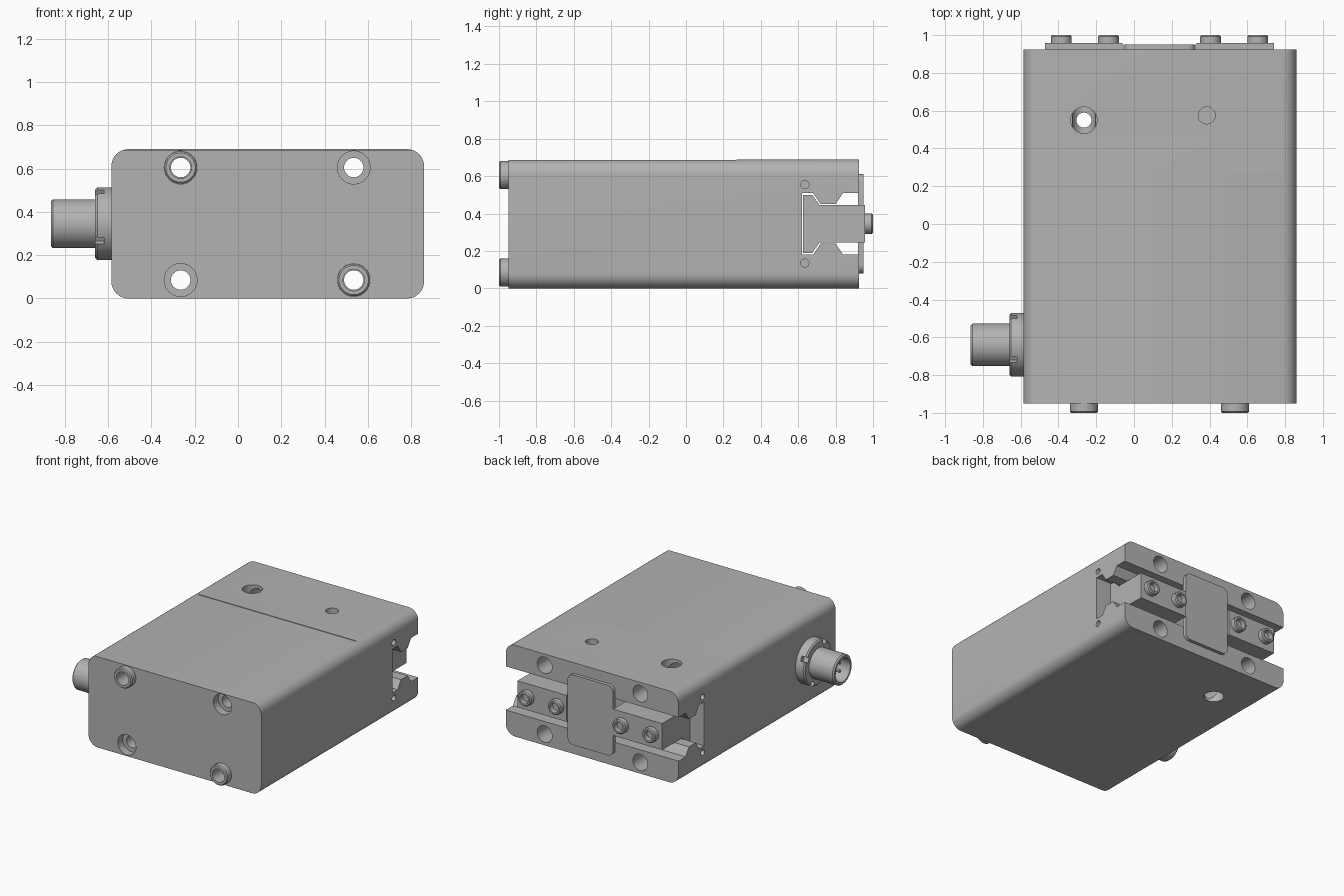
import bpy, bmesh, math
from mathutils import Vector, Matrix

cube = bpy.data.objects.get("Cube")
if cube:
    bpy.data.objects.remove(cube, do_unlink=True)

grey = bpy.data.materials.new("plain_grey")
grey.use_nodes = True
grey.diffuse_color = (0.45, 0.45, 0.45, 1)
grey.node_tree.nodes["Principled BSDF"].inputs["Base Color"].default_value = (0.45, 0.45, 0.45, 1)

MID = 0.345             # mid height of slot and connector
REAR, FRONT = 0.925, -0.95
HOLE_X = (-0.265, 0.535)
HOLE_Z = (0.085, 0.605)


def finish(name, bm):
    bmesh.ops.recalc_face_normals(bm, faces=bm.faces)
    mesh = bpy.data.meshes.new(name)
    bm.to_mesh(mesh)
    bm.free()
    mesh.materials.append(grey)
    obj = bpy.data.objects.new(name, mesh)
    bpy.context.collection.objects.link(obj)
    return obj


def prism(name, points, axis, lo, hi):
    """Extrude a 2D outline along x (outline in y, z) or y (outline in x, z)."""
    bm = bmesh.new()
    place = (lambda a, b: (lo, a, b)) if axis == "x" else (lambda a, b: (a, lo, b))
    face = bm.faces.new([bm.verts.new(place(a, b)) for a, b in points])
    ext = bmesh.ops.extrude_face_region(bm, geom=[face])
    move = Vector((hi - lo, 0, 0)) if axis == "x" else Vector((0, hi - lo, 0))
    bmesh.ops.translate(bm, vec=move, verts=[v for v in ext["geom"] if isinstance(v, bmesh.types.BMVert)])
    return finish(name, bm)


def lathe(name, profile, origin, direction, closed=False, steps=40):
    """Revolve (radius, height) points around an axis."""
    bm = bmesh.new()
    verts = [bm.verts.new((r, 0, h)) for r, h in profile]
    pairs = list(zip(verts, verts[1:])) + ([(verts[-1], verts[0])] if closed else [])
    edges = [bm.edges.new(p) for p in pairs]
    bmesh.ops.spin(bm, geom=verts + edges, cent=(0, 0, 0), axis=(0, 0, 1),
                   angle=math.tau, steps=steps)
    bmesh.ops.remove_doubles(bm, verts=bm.verts, dist=1e-5)
    turn = Vector(direction).to_track_quat("Z", "Y").to_matrix().to_4x4()
    bm.transform(Matrix.Translation(origin) @ turn)
    return finish(name, bm)


def cylinder(name, r, h, origin, direction, steps=32):
    return lathe(name, [(0, 0), (r, 0), (r, h), (0, h)], origin, direction, steps=steps)


def box(x0, x1, y0, y1, z0, z1):
    return prism("cutter", [(x0, z0), (x1, z0), (x1, z1), (x0, z1)], "y", y0, y1)


def rounded(x0, x1, z0, z1, r, n=8):
    out = []
    corners = [(x1 - r, z1 - r), (x0 + r, z1 - r), (x0 + r, z0 + r), (x1 - r, z0 + r)]
    for q, (cx, cz) in enumerate(corners):
        for i in range(n + 1):
            a = (q + i / n) * math.pi / 2
            out.append((cx + r * math.cos(a), cz + r * math.sin(a)))
    return out


def mirrored(upper):
    return upper + [(y, 2 * MID - z) for y, z in reversed(upper)]


def cut(obj, cutter):
    mod = obj.modifiers.new("cut", "BOOLEAN")
    mod.operation, mod.solver, mod.object = "DIFFERENCE", "EXACT", cutter
    bpy.context.view_layer.objects.active = obj
    bpy.ops.object.modifier_apply(modifier=mod.name)
    bpy.data.objects.remove(cutter, do_unlink=True)


# Housing with a shallow step on its top
body = prism("housing", rounded(-0.585, 0.86, 0, 0.69, 0.078), "y", FRONT, REAR)
cut(body, box(-0.9, 0.9, -1.1, 0.27, 0.686, 0.8))

# Dovetail slot across the rear
cut(body, prism("cutter", mirrored([(0.62, 0.51), (0.68, 0.51), (0.72, 0.45), (0.80, 0.45),
                                    (0.84, 0.51), (1.1, 0.51)]), "x", -0.9, 1.0))

# Lengthwise bolt holes, counterbored at both ends
for x in HOLE_X:
    for z in HOLE_Z:
        cut(body, lathe("cutter", [(0, -0.1), (0.076, -0.1), (0.076, 0.06), (0.045, 0.06),
                                   (0.045, 1.3), (0.062, 1.3), (0.062, 2), (0, 2)],
                        (x, FRONT, z), (0, 1, 0)))

# Vertical bolt holes, counterbored top and bottom
for x in HOLE_X:
    cut(body, lathe("cutter", [(0, -0.1), (0.07, -0.1), (0.07, 0.09), (0.04, 0.09), (0.04, 0.6),
                               (0.07, 0.6), (0.07, 0.8), (0, 0.8)], (x, 0.55, 0), (0, 0, 1)))

# Blind dowel holes on top and bottom, pin holes beside the slot
for z in (-0.05, 0.64):
    cut(body, cylinder("cutter", 0.045, 0.1, (0.385, 0.575, z), (0, 0, 1)))
for x in (-0.635, 0.81):
    for z in (0.135, 0.555):
        cut(body, cylinder("cutter", 0.022, 0.1, (x, 0.635, z), (1, 0, 0), 20))

# Centring sleeves on two opposite front holes
for x, z, side in ((HOLE_X[0], HOLE_Z[1], "upper"), (HOLE_X[1], HOLE_Z[0], "lower")):
    lathe(side + "_centring_sleeve", [(0.05, 0), (0.068, 0), (0.075, 0.007), (0.075, 0.109), (0.05, 0.109)],
          (x, -1, z), (0, 1, 0), closed=True)

# Clamp bars in the slot, each with two socket screws
bar_outline = mirrored([(0.625, 0.50), (0.675, 0.50), (0.715, 0.445), (0.957, 0.445)])
for side, x0, x1, screws in (("right", -0.47, -0.06, (-0.385, -0.135)),
                             ("left", 0.33, 0.74, (0.405, 0.655))):
    prism(side + "_clamp_bar", bar_outline, "x", x0, x1)
    for x in screws:
        lathe(side + "_bar_screw", [(0, 0), (0.055, 0), (0.055, 0.06), (0.048, 0.067),
                                    (0.036, 0.067), (0.036, 0.03), (0, 0.03)],
              (x, 0.933, MID), (0, 1, 0))

# Cover plate over the middle of the slot
prism("rear_cover_plate", rounded(-0.055, 0.325, 0.08, 0.61, 0.045), "y", REAR - 0.005, 0.95)

# Round connector: notched flange, hollow barrel, pins
centre = Vector((-0.58, -0.64, MID))
out = (-1, 0, 0)
flange = lathe("connector_flange", [(0, 0), (0.168, 0), (0.168, 0.07), (0.158, 0.08), (0, 0.08)],
               centre, out, steps=64)
for k in range(4):
    a = math.radians(118 + 90 * k)
    notch = box(-0.04, 0.04, -0.018, 0.018, 0.135, 0.2)
    notch.data.transform(Matrix.Translation(centre + Vector((-0.08, 0, 0)))
                         @ Matrix.Rotation(a - math.pi / 2, 4, "X"))
    cut(flange, notch)
lathe("connector_barrel", [(0, 0.07), (0.113, 0.07), (0.113, 0.275), (0.103, 0.285),
                           (0.088, 0.285), (0.088, 0.15), (0, 0.15)], centre, out)
for k in range(4):
    a = math.radians(45 + 90 * k)
    spot = centre + Vector((-0.14, 0.045 * math.cos(a), 0.045 * math.sin(a)))
    cylinder("connector_pin", 0.012, 0.1, spot, out, 12)

# Smooth round walls, keep edges sharp
bpy.ops.object.select_all(action="DESELECT")
for obj in bpy.context.collection.objects:
    if obj.type == "MESH":
        obj.select_set(True)
        bpy.context.view_layer.objects.active = obj
bpy.ops.object.shade_smooth_by_angle(angle=math.radians(30))
